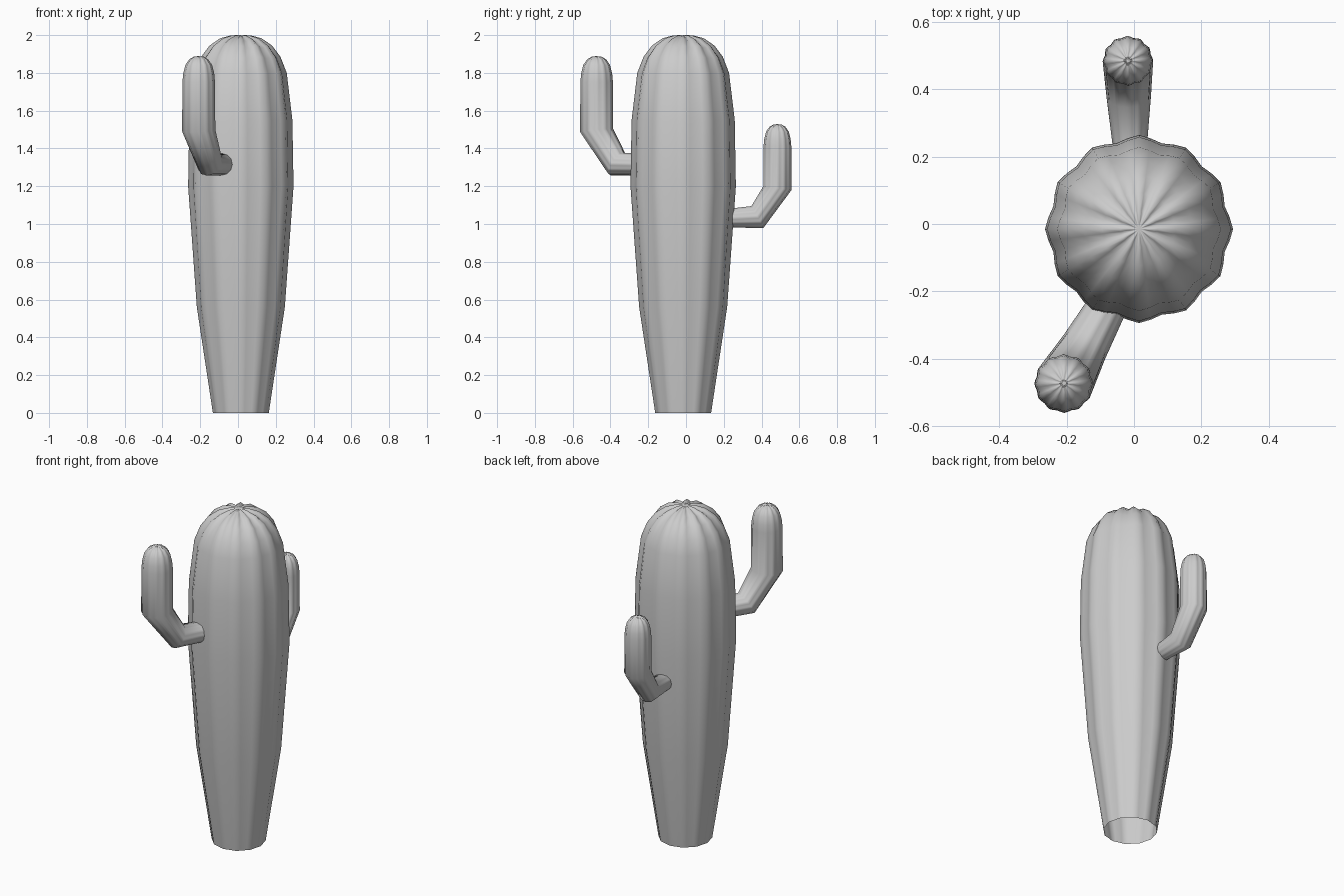
import bpy, bmesh
from math import sin, cos, radians, pi
from mathutils import Vector

if "Cube" in bpy.data.objects:
    bpy.data.objects.remove(bpy.data.objects["Cube"])

RIBS, SEG = 12, 48


def ribbed_tube(name, base, azimuth, rings, phase=0.0):
    """rings: (out, z, tilt, radius, radial groove, axial groove); tilt 90 = upright."""
    h = Vector((cos(azimuth), sin(azimuth), 0))
    side = Vector((-sin(azimuth), cos(azimuth), 0))
    up = Vector((0, 0, 1))
    bm = bmesh.new()
    loops = []
    for out, z, tilt, r, groove, drop in rings:
        t = radians(tilt)
        axis = h * cos(t) + up * sin(t)
        v = up * cos(t) - h * sin(t)
        c = Vector(base) + h * out + up * z
        if r == 0:
            loops.append([bm.verts.new(c)])
            continue
        loop = []
        for i in range(SEG):
            a = 2 * pi * i / SEG + phase
            g = 0.5 - 0.5 * cos(RIBS * 2 * pi * i / SEG)
            rr = r - groove * g
            loop.append(bm.verts.new(c + (side * cos(a) + v * sin(a)) * rr - axis * drop * g))
        loops.append(loop)
    for lo, hi in zip(loops, loops[1:]):
        for i in range(SEG):
            j = (i + 1) % SEG
            if len(hi) == 1:
                bm.faces.new((lo[i], lo[j], hi[0]))
            else:
                bm.faces.new((lo[i], lo[j], hi[j], hi[i]))
    for f in bm.faces:
        f.smooth = True
    me = bpy.data.meshes.new(name)
    bm.to_mesh(me)
    bm.free()
    ob = bpy.data.objects.new(name, me)
    bpy.context.collection.objects.link(ob)
    return ob


# trunk, open at the bottom
trunk = [(0.148, 0, .006, 0), (0.233, .56, .012, 0), (0.279, 1.2, .016, 0),
         (0.273, 1.55, .016, 0), (0.243, 1.8, .015, .004), (0.21, 1.885, .014, .009),
         (0.165, 1.945, .010, .013), (0.11, 1.983, .005, .016),
         (0.055, 1.998, 0, .013), (0.02, 2.0, 0, .005), (0, 1.996, 0, 0)]
ribbed_tube("trunk", (0.015, -0.015, 0), 0,
            [(0, z, 90, r, g, d) for r, z, g, d in trunk])


# arms: horizontal stub, mitred elbow, upright tip with ribbed dome
def arm(name, tip, azimuth, stub, elbow, bend, radius, top):
    rings = [(*stub, .002, 0), (*elbow, .003, 0), (*bend, radius, .005, 0)]
    dome = [(1, .135, .005, 0), (.95, .09, .005, .001), (.82, .045, .004, .003),
            (.58, .016, .002, .005), (.3, .002, 0, .005), (.1, 0, 0, .002), (0, -.001, 0, 0)]
    s = radius / .087
    rings += [(0, top - d * s, 90, k * radius * .98, g, dr) for k, d, g, dr in dome]
    ribbed_tube(name, (*tip, 0), azimuth, rings)


arm("front_arm", (-0.208, -0.473), radians(240.7),
    (-.285, 1.315, 0, .057), (-.124, 1.317, 32, .071), (0, 1.495, 84), .088, 1.888)
arm("back_arm", (-0.018, 0.484), radians(91.3),
    (-.27, 1.03, 3, .049), (-.106, 1.037, 29, .066), (0, 1.19, 82), .075, 1.528)
